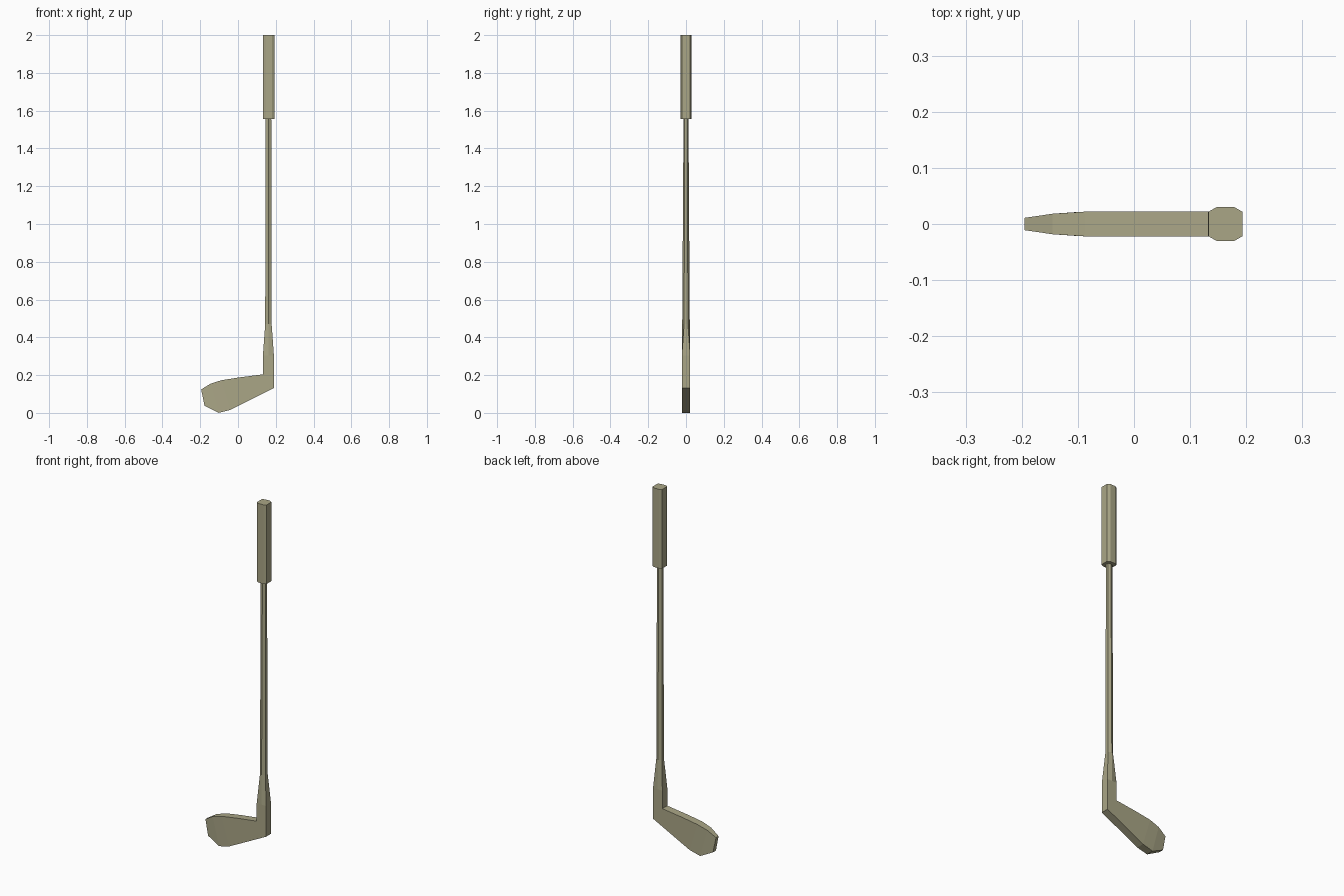
import bpy, bmesh

if "Cube" in bpy.data.objects:
    bpy.data.objects.remove(bpy.data.objects["Cube"])

AXIS_X = 0.161

mat = bpy.data.materials.new("olive_grey")
mat.diffuse_color = (0.40, 0.38, 0.24, 1)
mat.use_nodes = True
mat.node_tree.nodes["Principled BSDF"].inputs["Base Color"].default_value = mat.diffuse_color


def loft(name, rings):
    """Skin a closed, capped surface through equal-sized rings of points."""
    bm = bmesh.new()
    loops = [[bm.verts.new(p) for p in ring] for ring in rings]
    for a, b in zip(loops, loops[1:]):
        for i in range(len(a)):
            j = (i + 1) % len(a)
            bm.faces.new((a[i], a[j], b[j], b[i]))
    bm.faces.new(loops[0][::-1])
    bm.faces.new(loops[-1])
    bmesh.ops.recalc_face_normals(bm, faces=bm.faces)
    mesh = bpy.data.meshes.new(name)
    bm.to_mesh(mesh)
    bm.free()
    mesh.materials.append(mat)
    ob = bpy.data.objects.new(name, mesh)
    bpy.context.collection.objects.link(ob)
    return ob


def half_depth(x):
    """Head thickness tapers towards the toe."""
    pts = [(-0.195, 0.011), (-0.14, 0.019), (-0.09, 0.022), (0.3, 0.022)]
    for (x0, h0), (x1, h1) in zip(pts, pts[1:]):
        if x <= x1:
            return h0 + (h1 - h0) * (x - x0) / (x1 - x0)


def hexagon(z, hx, side_y, ridge_y):
    """Six-sided ring with ridges at the front and back."""
    pts = [(0, -ridge_y), (hx, -side_y), (hx, side_y),
           (0, ridge_y), (-hx, side_y), (-hx, -side_y)]
    return [(AXIS_X + x, y, z) for x, y in pts]


# Head: top edge and sole edge from toe to heel, then up the neck
stations = [
    ((-0.195, 0.124), (-0.177, 0.037)),
    ((-0.145, 0.155), (-0.103, 0.0)),
    ((-0.087, 0.173), (-0.040, 0.016)),
    ((0.008, 0.188), (0.008, 0.040)),
    ((0.132, 0.204), (0.190, 0.132)),
    ((0.132, 0.305), (0.190, 0.305)),
]
head_rings = []
for (xt, zt), (xb, zb) in stations:
    ht, hb = half_depth(xt), half_depth(xb)
    head_rings.append([(xt, -ht, zt), (xt, ht, zt), (xb, hb, zb), (xb, -hb, zb)])
loft("club_head", head_rings)

# Shaft: flared socket blending into a slim tapered hexagonal rod
loft("shaft", [
    hexagon(0.305, 0.029, 0.022, 0.022),
    hexagon(0.47, 0.017, 0.010, 0.020),
    hexagon(1.57, 0.015, 0.007, 0.013),
])

# Grip: chamfered square handle
octagon = [(-0.016, -0.030), (0.016, -0.030), (0.030, -0.022), (0.030, 0.022),
           (0.016, 0.030), (-0.016, 0.030), (-0.030, 0.022), (-0.030, -0.022)]
loft("grip", [[(AXIS_X + x + 0.002, y, z) for x, y in octagon] for z in (1.555, 2.0)])
